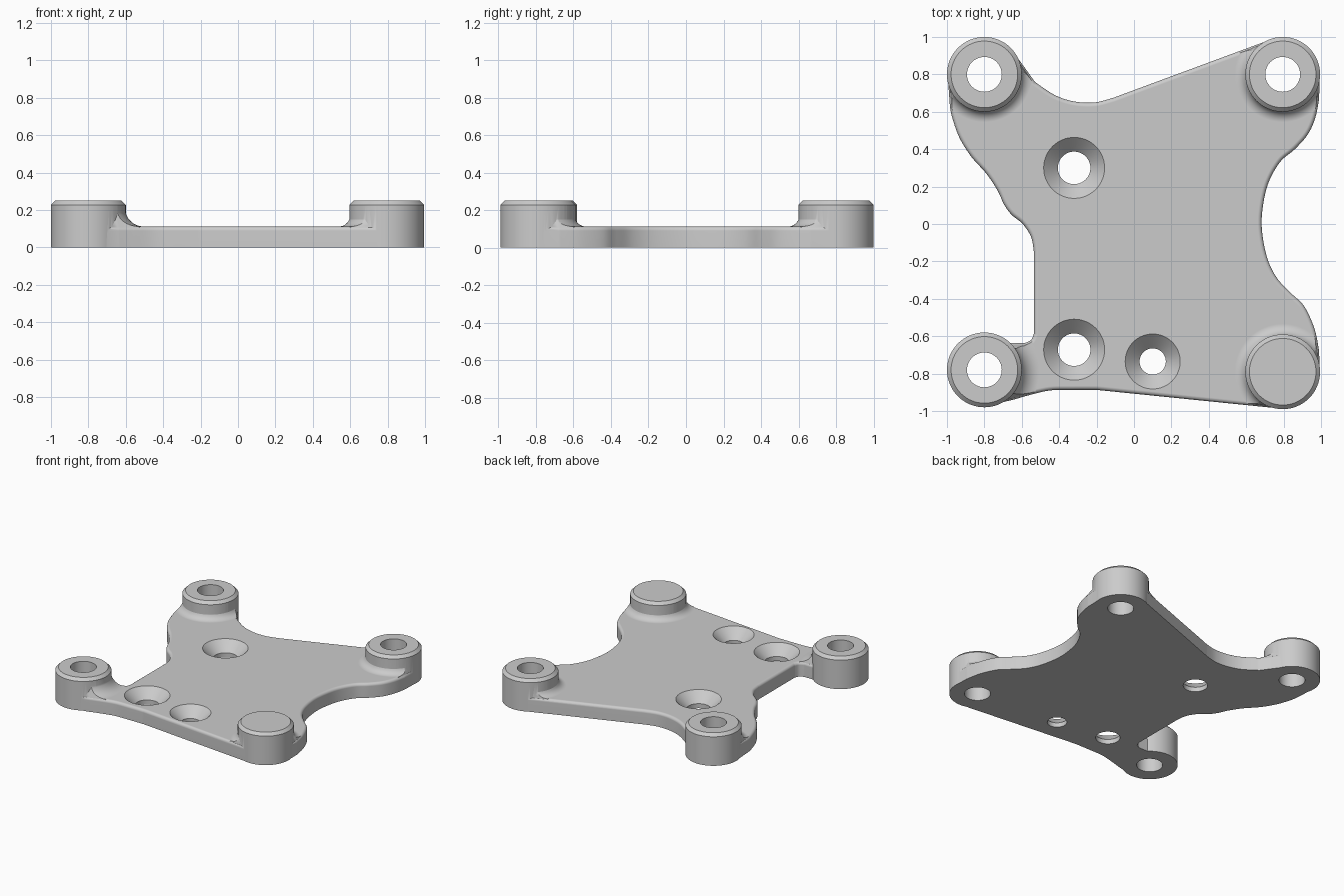
import bpy, bmesh, math
from mathutils import Vector

cube = bpy.data.objects.get("Cube")
if cube:
    bpy.data.objects.remove(cube)

metal = bpy.data.materials.new("plain grey")
metal.use_nodes = True
grey = (0.6, 0.6, 0.6, 1)
metal.diffuse_color = grey
metal.node_tree.nodes["Principled BSDF"].inputs["Base Color"].default_value = grey

PLATE_TOP, BOSS_TOP, ROUNDING = 0.112, 0.25, 0.022


def stack(name, rings):
    """Closed solid skinned through rings of points, bottom to top."""
    bm = bmesh.new()
    loops = [[bm.verts.new(p) for p in ring] for ring in rings]
    count = len(loops[0])
    for low, high in zip(loops, loops[1:]):
        for i in range(count):
            j = (i + 1) % count
            bm.faces.new((low[i], low[j], high[j], high[i]))
    bm.faces.new(loops[0][::-1])
    bm.faces.new(loops[-1])
    bmesh.ops.recalc_face_normals(bm, faces=bm.faces[:])
    mesh = bpy.data.meshes.new(name)
    bm.to_mesh(mesh)
    bm.free()
    obj = bpy.data.objects.new(name, mesh)
    bpy.context.collection.objects.link(obj)
    mesh.materials.append(metal)
    return obj


def arc(centre, radius, start, end, steps):
    angles = [math.radians(start + (end - start) * k / steps) for k in range(steps + 1)]
    return [Vector((centre[0] + radius * math.cos(a), centre[1] + radius * math.sin(a)))
            for a in angles]


def lathe(name, centre, profile):
    """Solid of revolution from (radius, height) pairs."""
    return stack(name, [[(p.x, p.y, z) for p in arc(centre, r, 0, 360, 64)[:-1]]
                        for r, z in profile])


def inset(points, distance):
    """Move a clockwise outline inwards."""
    out = []
    for i, p in enumerate(points):
        a = (p - points[i - 1]).normalized()
        b = (points[(i + 1) % len(points)] - p).normalized()
        normal = Vector((a.y + b.y, -a.x - b.x)).normalized()
        out.append(p + normal * distance / max(0.6, normal.dot(Vector((a.y, -a.x)))))
    return out


def slab(name, points, profile):
    """Plate with the given outline, from (inset, height) pairs."""
    return stack(name, [[(p.x, p.y, z) for p in inset(points, d)] for d, z in profile])


def smooth_chain(points, steps=6):
    """Catmull-Rom curve through the points."""
    p = [Vector(q) for q in points]
    p = [p[0]] + p + [p[-1]]
    out = []
    for a, b, c, d in zip(p, p[1:], p[2:], p[3:]):
        for k in range(steps):
            t = k / steps
            out.append(0.5 * (2 * b + (c - a) * t + (2 * a - 5 * b + 4 * c - d) * t ** 2
                              + (3 * b - a - 3 * c + d) * t ** 3))
    return out + [p[-1]]


def combine(target, tool, operation):
    mod = target.modifiers.new("combine", 'BOOLEAN')
    mod.operation, mod.object, mod.solver = operation, tool, 'EXACT'
    bpy.context.view_layer.objects.active = target
    bpy.ops.object.modifier_apply(modifier=mod.name)
    bpy.data.objects.remove(tool)


# Corner bosses: centre and radius of the fillet at the foot
back_right, back_left = (-0.8, 0.8), (0.795, 0.8)
front_right, front_left = (-0.8, -0.78), (0.795, -0.79)
bosses = [(back_right, 0.06), (back_left, 0.06), (front_right, 0.1), (front_left, 0.06)]

# Plate outline, clockwise: an arc round each boss, then the edge to the next
INNER = 0.197
outline = arc(back_right, INNER, 190, 30, 24)
outline += smooth_chain([(-.53, .76), (-.425, .69), (-.32, .655), (-.21, .65), (-.11, .675)])
outline += arc(back_left, INNER, 110, 0, 16)
outline += smooth_chain([(.99, .67), (.97, .57), (.93, .48), (.86, .4), (.78, .33),
                         (.715, .21), (.685, .06), (.687, -.06), (.715, -.19),
                         (.765, -.29), (.84, -.37), (.91, -.44), (.965, -.56), (.99, -.68)])
outline += arc(front_left, INNER, 0, -97, 16)
outline += smooth_chain([(-.2, -.887), (-.33, -.887), (-.45, -.89), (-.56, -.915),
                         (-.64, -.938)])
outline += arc(front_right, INNER, -62, -313, 32)
outline += smooth_chain([(-.585, -.637), (-.55, -.62), (-.535, -.585)], 4)
outline += smooth_chain([(-.535, -.15), (-.55, -.07), (-.595, .0), (-.655, .05),
                         (-.695, .105), (-.73, .18), (-.79, .27), (-.87, .36),
                         (-.935, .465), (-.975, .58), (-.985, .64)])

# Plate with a rounded top edge
quarter = [math.pi / 2 * k / 4 for k in range(5)]
bracket = slab("mounting_plate", outline, [(0, 0)] + [
    (ROUNDING * (1 - math.cos(a)), PLATE_TOP - ROUNDING * (1 - math.sin(a))) for a in quarter])

for centre, fillet in bosses:
    # Fillet at the foot, kept within the plate outline
    curve = [(0.196 + fillet * (1 - math.sin(a)), PLATE_TOP + fillet * (1 - math.cos(a)))
             for a in (math.pi / 2 * k / 8 for k in range(9))]
    foot = lathe("boss_fillet", centre, [(0.196 + fillet, 0.06)] + curve)
    trim = slab("outline_trim", outline, [(0.004, 0), (0.004, 0.095), (0.03, 0.17), (0.03, 0.3)])
    combine(foot, trim, 'INTERSECT')
    combine(bracket, foot, 'UNION')
    # Chamfered cylinder
    boss = lathe("corner_boss", centre,
                 [(0.2, 0), (0.2, BOSS_TOP - 0.022), (0.178, BOSS_TOP)])
    combine(bracket, boss, 'UNION')

# Through holes in the bosses
for centre, _ in bosses:
    combine(bracket, lathe("bore", centre, [(0.093, -0.1), (0.093, 0.4)]), 'DIFFERENCE')

# Countersunk screw holes in the plate
for centre, wide, narrow in [((-.32, .3), .163, .087), ((-.32, -.672), .163, .087),
                             ((.1, -.735), .147, .07)]:
    sink = lathe("countersink", centre, [(narrow, -0.1), (narrow, PLATE_TOP - wide + narrow),
                                         (wide, PLATE_TOP), (wide, 0.3)])
    combine(bracket, sink, 'DIFFERENCE')

# Smooth shading with crisp edges
bpy.ops.object.select_all(action='DESELECT')
bracket.select_set(True)
bpy.context.view_layer.objects.active = bracket
bpy.ops.object.shade_smooth_by_angle(angle=math.radians(30))
weighted = bracket.modifiers.new("even_shading", 'WEIGHTED_NORMAL')
weighted.keep_sharp = True
